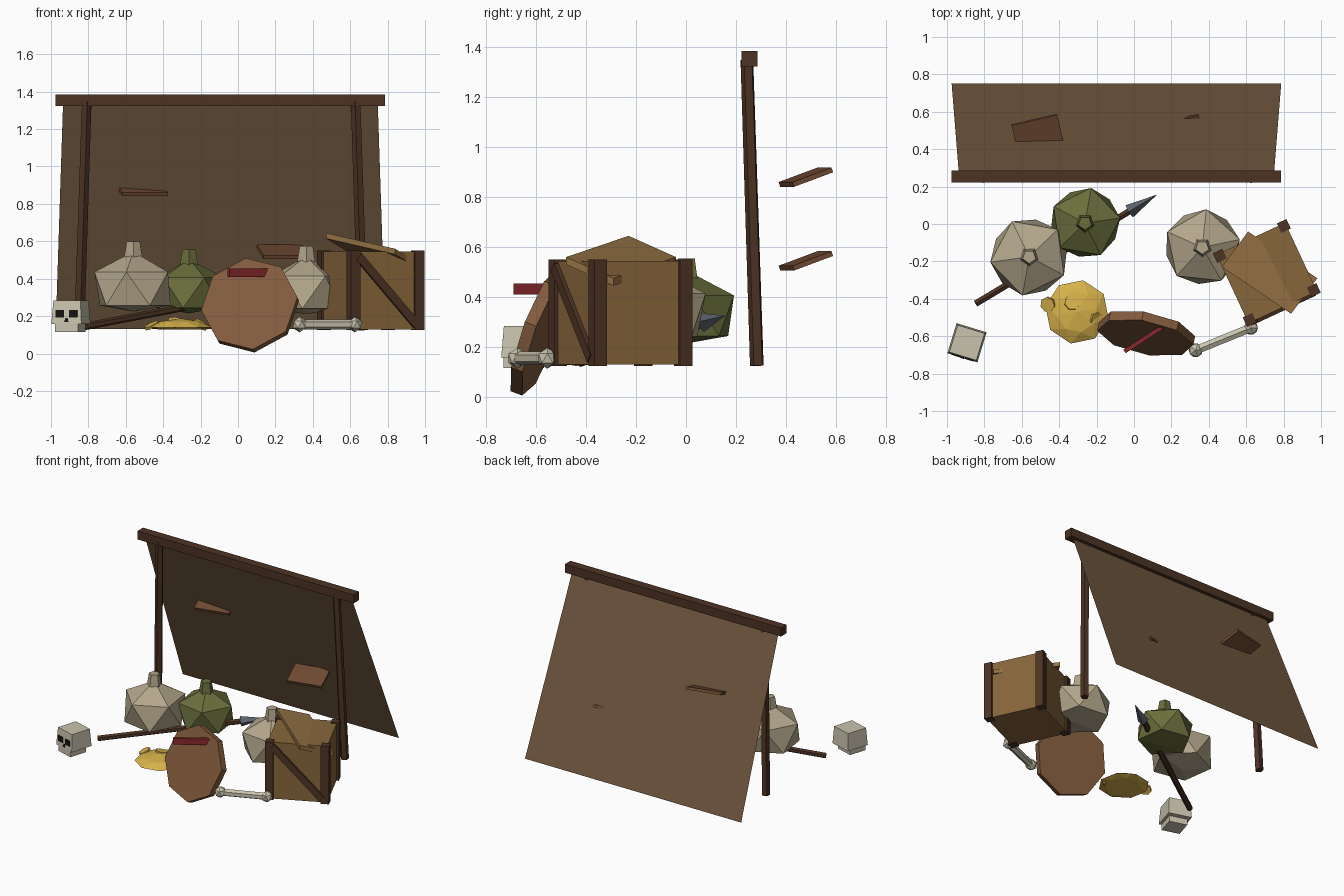
import bpy, bmesh
from math import sin, cos, radians, pi
from mathutils import Vector, Matrix, Euler

if "Cube" in bpy.data.objects:
    bpy.data.objects.remove(bpy.data.objects["Cube"])


def paint(name, r, g, b):
    m = bpy.data.materials.new(name)
    m.diffuse_color = (*[(c / 255) ** 2.2 for c in (r, g, b)], 1)
    m.use_nodes = True
    m.node_tree.nodes["Principled BSDF"].inputs["Base Color"].default_value = m.diffuse_color
    return m


CLOTH = paint("cloth", 112, 88, 64)
DARK = paint("dark_wood", 78, 54, 40)
PATCH = paint("patch", 112, 76, 54)
CRATE = paint("crate_wood", 134, 102, 62)
LID = paint("lid_wood", 150, 115, 70)
SACK = paint("sack_cloth", 178, 165, 138)
GREEN = paint("green_cloth", 106, 110, 62)
GOLD = paint("gold", 214, 176, 76)
SHIELD = paint("shield_wood", 130, 92, 64)
RED = paint("red", 136, 44, 48)
BONE = paint("bone", 200, 194, 172)
BLACK = paint("socket", 28, 26, 24)
STEEL = paint("steel", 92, 98, 108)


def finish(bm, name, mat, matrix=Matrix()):
    bmesh.ops.recalc_face_normals(bm, faces=bm.faces)
    me = bpy.data.meshes.new(name)
    bm.to_mesh(me)
    bm.free()
    me.materials.append(mat)
    ob = bpy.data.objects.new(name, me)
    ob.matrix_world = matrix
    bpy.context.collection.objects.link(ob)
    return ob


def place(loc, rot=(0, 0, 0)):
    return Matrix.Translation(loc) @ Euler([radians(a) for a in rot]).to_matrix().to_4x4()


def box(name, mat, size, matrix, taper=1.0):
    bm = bmesh.new()
    bmesh.ops.create_cube(bm, size=1)
    for v in bm.verts:
        k = taper if v.co.z > 0 else 1
        v.co = Vector((v.co.x * size[0] * k, v.co.y * size[1] * k, v.co.z * size[2]))
    return finish(bm, name, mat, matrix)


def rod(name, mat, a, b, r1, r2, sides):
    a, b = Vector(a), Vector(b)
    bm = bmesh.new()
    bmesh.ops.create_cone(bm, cap_ends=True, segments=sides, radius1=r1, radius2=r2, depth=(b - a).length)
    q = (b - a).to_track_quat('Z', 'Y').to_matrix().to_4x4()
    return finish(bm, name, mat, Matrix.Translation((a + b) / 2) @ q)


def rings(name, mat, levels, sides, matrix, twist=0.0):
    """Closed low-poly body from (radius, z) levels; alternate levels are staggered."""
    bm = bmesh.new()
    for i, (r, z) in enumerate(levels):
        n = sides if r else 1
        for k in range(n):
            a = twist + 2 * pi * (k + i * 0.5) / sides
            bm.verts.new((r * cos(a), r * sin(a), z))
    bmesh.ops.convex_hull(bm, input=bm.verts)
    return finish(bm, name, mat, matrix)


# lean-to: ridge beam, posts, sloping sheet
box("ridge_beam", DARK, (1.762, 0.065, 0.062), place((-0.094, 0.254, 1.355)))
for side, xt, xb in (("left", -0.81, -0.85), ("right", 0.63, 0.67)):
    rod(side + "_post", DARK, (xb, 0.285, 0.125), (xt, 0.245, 1.35), 0.029, 0.027, 5)
bm = bmesh.new()
bm.faces.new([bm.verts.new(p) for p in ((-0.975, 0.75, 0.13), (0.787, 0.75, 0.13),
                                        (0.747, 0.25, 1.35), (-0.935, 0.25, 1.35))])
finish(bm, "shelter_sheet", CLOTH)
for i, (x, z) in enumerate(((-0.515, 0.88), (0.24, 0.545))):
    box(f"sheet_patch_{i}", PATCH, (0.25, 0.17, 0.02), place((x, 0.48, z), (20, 0, 13)))

# crate with corner posts, brace and loose lid
C = place((0.71, -0.262, 0.337), (0, 0, 25))
box("crate_body", CRATE, (0.405, 0.405, 0.415), C)
for sx in (-1, 1):
    for sy in (-1, 1):
        box("crate_corner_post", DARK, (0.056, 0.056, 0.425),
            C @ Matrix.Translation((sx * 0.189, sy * 0.189, 0)))
box("crate_brace", DARK, (0.5, 0.025, 0.045), C @ place((0, -0.208, 0), (0, 47, 0)))
A, B, D = Vector((0.47, -0.23, 0.645)), Vector((0.84, -0.48, 0.56)), Vector((0.61, -0.04, 0.56))
bm = bmesh.new()
for p in (A, B, D, B + D - A):
    bm.verts.new(p)
    bm.verts.new(p - Vector((0, 0, 0.03)))
bmesh.ops.convex_hull(bm, input=bm.verts)
bmesh.ops.dissolve_limit(bm, angle_limit=0.02, verts=bm.verts, edges=bm.edges)
finish(bm, "crate_lid", LID)

# tied sacks
for name, mat, x, y, r, base, top, neck, turn in (
        ("left_sack", SACK, -0.56, -0.175, 0.21, 0.225, 0.545, 0.60, -100),
        ("green_sack", GREEN, -0.262, 0.005, 0.19, 0.215, 0.505, 0.555, 80),
        ("right_sack", SACK, 0.365, -0.125, 0.205, 0.21, 0.52, 0.575, -60)):
    h = top - base
    rings(name, mat, ((0, top), (r, base + 0.66 * h), (r * 0.96, base + 0.1 * h), (0, base)), 5,
          place((x, y, 0)), radians(turn - 36))
    rod(name + "_neck", mat, (x, y, top - 0.06), (x, y, neck), 0.055, 0.037, 5)

# spear
butt, tip = Vector((-0.845, -0.425, 0.14)), Vector((0.12, 0.155, 0.325))
rod("spear_shaft", DARK, butt, butt.lerp(tip, 0.87), 0.02, 0.02, 6)
rod("spear_head", STEEL, butt.lerp(tip, 0.85), tip, 0.038, 0.001, 4)

# shield leaning back, with a red bar
lean = place((0.065, -0.585, 0.258), (0, 0, -11)) @ place((0, 0, 0), (70, 0, 0))
bm = bmesh.new()
bmesh.ops.create_cone(bm, cap_ends=True, segments=8, radius1=0.262, radius2=0.262, depth=0.05)
finish(bm, "shield", SHIELD, lean @ place((0, 0, 0), (0, 0, 8)))
box("shield_bar", RED, (0.245, 0.022, 0.045), place((0.052, -0.615, 0.432), (0, 0, 33)))

# gold heap with loose coins
rings("gold_heap", GOLD, ((0.12, 0.128), (0.172, 0.14), (0.11, 0.172), (0, 0.188)), 8,
      place((-0.305, -0.47, 0)), 0.2)
for i, (x, y, z, rx, ry) in enumerate(((-0.46, -0.43, 0.15, 12, -25), (-0.2, -0.51, 0.155, 20, 35),
                                       (-0.33, -0.42, 0.178, -12, 5))):
    bm = bmesh.new()
    bmesh.ops.create_cone(bm, cap_ends=True, segments=7, radius1=0.042, radius2=0.042, depth=0.016)
    finish(bm, f"coin_{i}", GOLD, place((x, y, z), (rx, ry, 0)))

# bone
ends = ((0.33, -0.675, 0.155), (0.625, -0.555, 0.155))
rod("bone_shaft", BONE, *ends, 0.026, 0.026, 6)
for e in ends:
    bm = bmesh.new()
    bmesh.ops.create_icosphere(bm, subdivisions=1, radius=0.042)
    finish(bm, "bone_knuckle", BONE, place(e))

# skull
S = place((-0.893, -0.635, 0), (0, 0, -17))
box("skull_cranium", BONE, (0.168, 0.168, 0.125), S @ Matrix.Translation((0, 0, 0.221)), 0.9)
box("skull_jaw", BONE, (0.13, 0.13, 0.06), S @ Matrix.Translation((0, -0.015, 0.145)))
for sx in (-1, 1):
    box("eye_socket", BLACK, (0.046, 0.02, 0.04), S @ Matrix.Translation((sx * 0.037, -0.076, 0.212)))
box("nose_hole", BLACK, (0.022, 0.02, 0.022), S @ Matrix.Translation((0, -0.078, 0.18)), 0.5)
